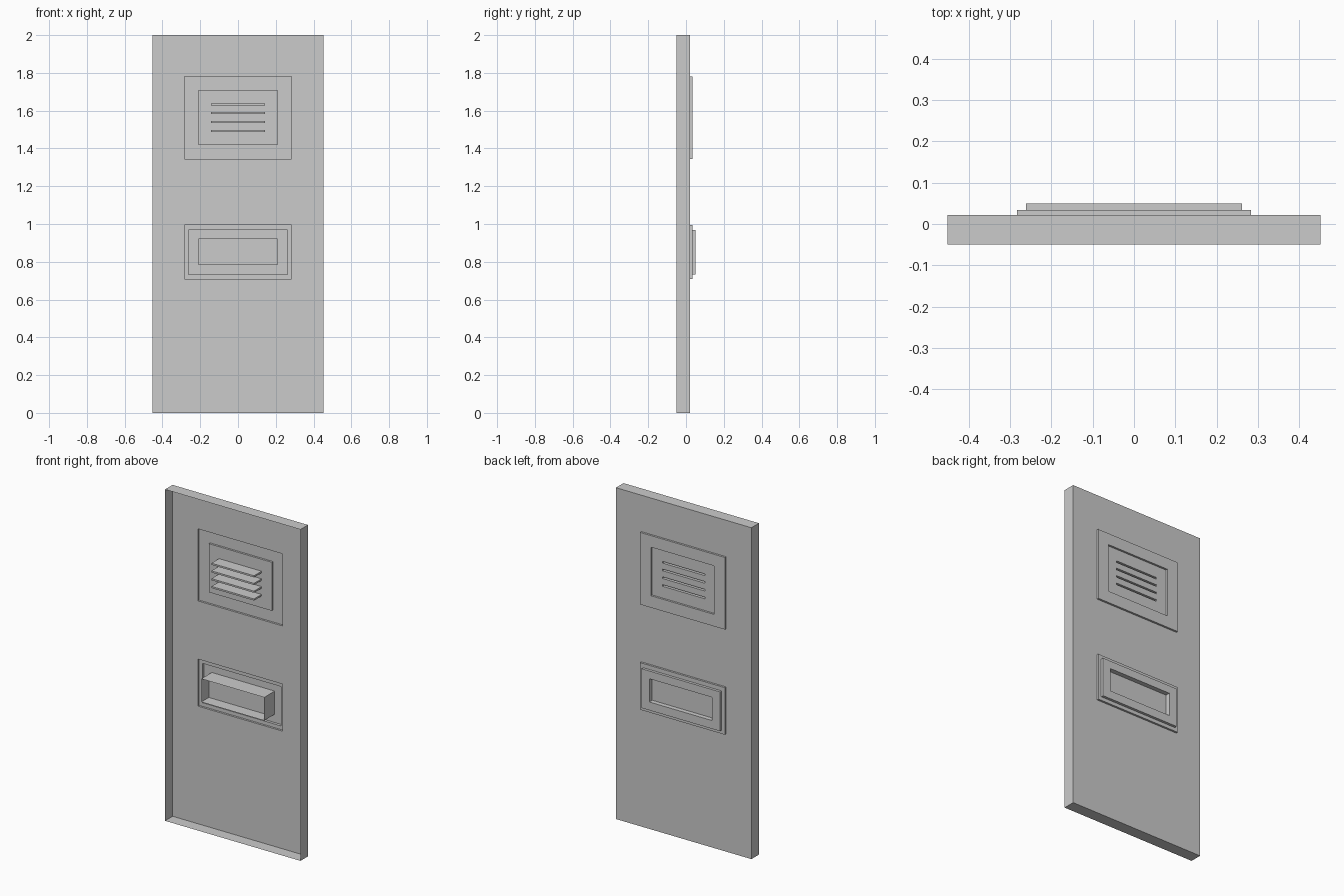
import bpy, bmesh

if "Cube" in bpy.data.objects:
    bpy.data.objects.remove(bpy.data.objects["Cube"])

# Pressed-sheet door: thin shell, open at the front (-y), built from plates and walls.
# A rect is (x0, x1, z0, z1).


def plate(bm, rect, y, holes=()):
    """Flat sheet facing +y with rectangular holes."""
    rects = [rect, *holes]
    xs = sorted({v for r in rects for v in r[:2]})
    zs = sorted({v for r in rects for v in r[2:]})
    for xa, xb in zip(xs, xs[1:]):
        for za, zb in zip(zs, zs[1:]):
            cx, cz = (xa + xb) / 2, (za + zb) / 2
            if any(h[0] < cx < h[1] and h[2] < cz < h[3] for h in holes):
                continue
            bm.faces.new([bm.verts.new((x, y, z)) for x, z in
                          ((xa, za), (xa, zb), (xb, zb), (xb, za))])


def wall(bm, rect, low, high, recess=False):
    """Four sides of a rectangle; facing outward, or inward for a recess."""
    x0, x1, z0, z1 = rect
    c = [(x0, z0), (x1, z0), (x1, z1), (x0, z1)]
    for (xa, za), (xb, zb) in zip(c, c[1:] + c[:1]):
        pts = [(xa, low, za), (xa, high, za), (xb, high, zb), (xb, low, zb)]
        if not recess:
            pts.reverse()
        bm.faces.new([bm.verts.new(p) for p in pts])


def finish(bm, name):
    bmesh.ops.remove_doubles(bm, verts=bm.verts, dist=1e-5)
    me = bpy.data.meshes.new(name)
    bm.to_mesh(me)
    bm.free()
    bpy.context.collection.objects.link(bpy.data.objects.new(name, me))


FRONT, PANEL, RAISED, TOP = -0.05, 0.022, 0.034, 0.05
door = (-0.452, 0.452, 0.0, 2.0)
vent = (-0.283, 0.283, 1.345, 1.78)
vent_inner = (-0.21, 0.21, 1.417, 1.71)
hatch = (-0.283, 0.283, 0.71, 0.994)
hatch_lip = (-0.262, 0.262, 0.732, 0.969)
hatch_slot = (-0.21, 0.21, 0.782, 0.922)

# door sheet with folded edges
bm = bmesh.new()
plate(bm, door, PANEL, [vent, hatch])
wall(bm, door, FRONT, PANEL)
finish(bm, "door_panel")

# raised vent frame, recessed centre, louvre pockets reaching to the front
bm = bmesh.new()
slots = [(-0.142, 0.142, z - 0.005, z + 0.005) for z in (1.633, 1.587, 1.540, 1.493)]
wall(bm, vent, PANEL, RAISED)
plate(bm, vent, RAISED, [vent_inner])
wall(bm, vent_inner, PANEL, RAISED, recess=True)
plate(bm, vent_inner, PANEL, slots)
for s in slots:
    wall(bm, s, FRONT, PANEL, recess=True)
    plate(bm, s, FRONT)
finish(bm, "vent_louvres")

# stepped hatch frame with a rectangular chute through the door
bm = bmesh.new()
wall(bm, hatch, PANEL, RAISED)
plate(bm, hatch, RAISED, [hatch_lip])
wall(bm, hatch_lip, RAISED, TOP)
plate(bm, hatch_lip, TOP, [hatch_slot])
wall(bm, hatch_slot, FRONT, TOP, recess=True)
finish(bm, "hatch_frame")

# flap closing the chute
bm = bmesh.new()
plate(bm, hatch_slot, PANEL)
finish(bm, "hatch_flap")
